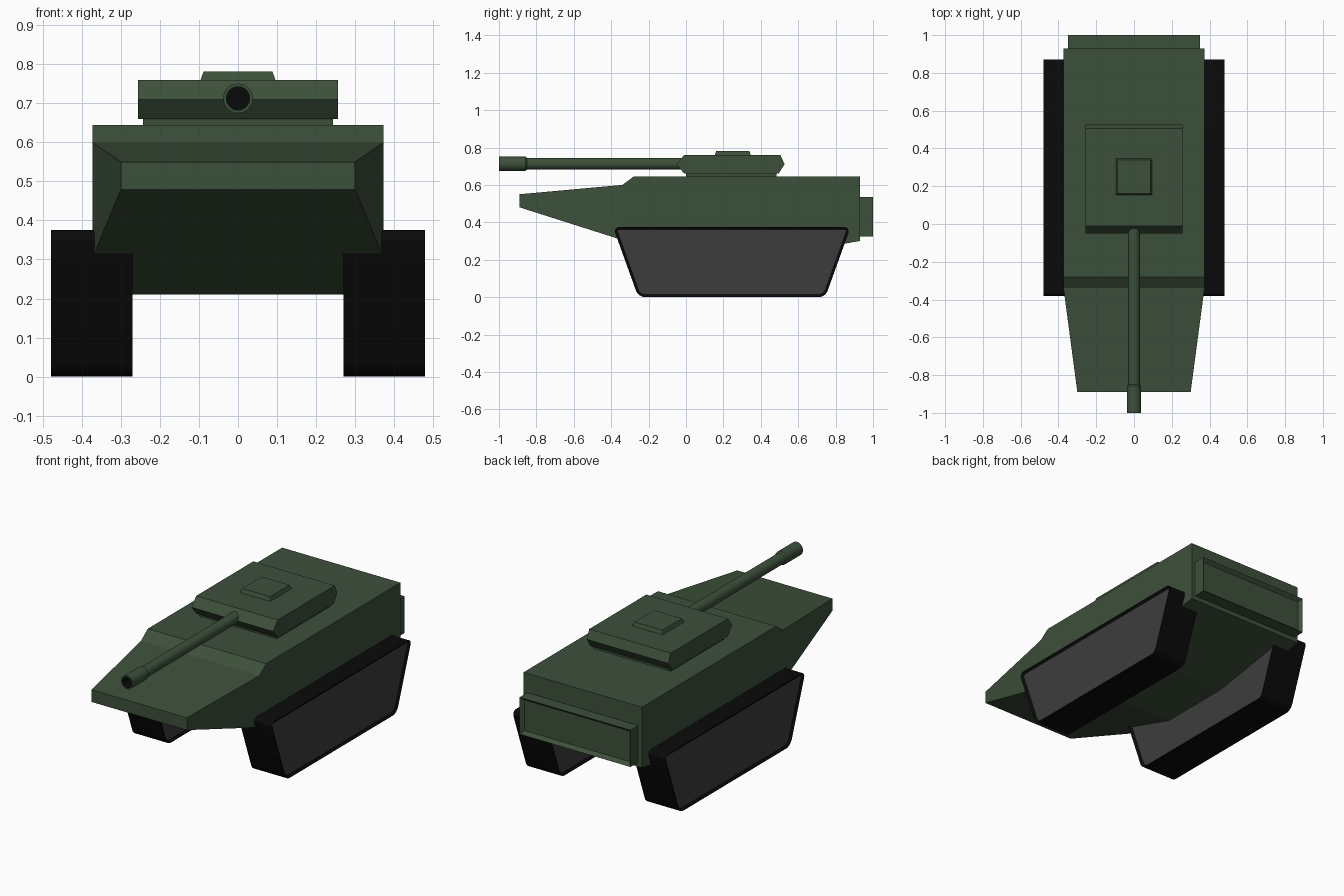
import bpy
import bmesh
import math
from mathutils import Vector

cube = bpy.data.objects.get("Cube")
if cube:
    bpy.data.objects.remove(cube, do_unlink=True)


def material(name, rgb):
    m = bpy.data.materials.new(name)
    m.use_nodes = True
    colour = (*rgb, 1.0)
    m.diffuse_color = colour
    bsdf = m.node_tree.nodes["Principled BSDF"]
    bsdf.inputs["Base Color"].default_value = colour
    bsdf.inputs["Roughness"].default_value = 0.8
    return m


GREEN = material("olive green", (0.046, 0.08, 0.043))
BLACK = material("rubber black", (0.003, 0.003, 0.003))
GREY = material("dark grey", (0.046, 0.046, 0.046))


def finish(name, bm, mats, smooth=False):
    bmesh.ops.recalc_face_normals(bm, faces=bm.faces)
    mesh = bpy.data.meshes.new(name)
    bm.to_mesh(mesh)
    bm.free()
    for m in mats:
        mesh.materials.append(m)
    obj = bpy.data.objects.new(name, mesh)
    bpy.context.collection.objects.link(obj)
    if smooth:
        bpy.ops.object.select_all(action='DESELECT')
        obj.select_set(True)
        bpy.context.view_layer.objects.active = obj
        bpy.ops.object.shade_smooth_by_angle(angle=math.radians(30))
    return obj


def prism(profile, span):
    """Side profile of (y, z) points; span(y) gives the x limits there."""
    bm = bmesh.new()
    sides = [[bm.verts.new((span(y)[i], y, z)) for y, z in profile] for i in (0, 1)]
    n = len(profile)
    for i in range(n):
        j = (i + 1) % n
        bm.faces.new((sides[0][i], sides[0][j], sides[1][j], sides[1][i]))
    caps = [bm.faces.new(s) for s in sides]
    return bm, sides, caps


def box(x, y0, y1, z0, z1):
    return prism([(y0, z0), (y0, z1), (y1, z1), (y1, z0)], lambda y: (-x, x))


# Hull: constant width, narrowing towards the nose
def hull_span(y):
    w = 0.30 if y < -0.5 else 0.373
    return -w, w


bm, sides, caps = prism([(-0.89, 0.48), (-0.89, 0.55), (-0.34, 0.60), (-0.28, 0.645),
                         (0.93, 0.645), (0.93, 0.30), (0.40, 0.21), (-0.04, 0.21),
                         (-0.34, 0.305)], hull_span)
for side in sides:
    bmesh.ops.connect_verts(bm, verts=[side[2], side[8]])
finish("hull", bm, [GREEN])

# Rear box with a recessed panel
bm, sides, caps = box(0.35, 0.92, 1.0, 0.325, 0.535)
bmesh.ops.recalc_face_normals(bm, faces=bm.faces)
back = [f for f in bm.faces if f.normal.y > 0.9]
bmesh.ops.inset_individual(bm, faces=back, thickness=0.025, depth=-0.02)
finish("rear_box", bm, [GREEN])

# Turret ring, turret and tapered hatch
finish("turret_base", box(0.243, 0.0, 0.485, 0.64, 0.665)[0], [GREEN])
bm, sides, caps = prism([(-0.05, 0.71), (-0.01, 0.76), (0.505, 0.76),
                         (0.527, 0.71), (0.495, 0.66), (-0.01, 0.66)],
                        lambda y: (-0.257, 0.257))
finish("turret", bm, [GREEN])

bm, sides, caps = box(0.098, 0.152, 0.348, 0.755, 0.782)
for v in bm.verts:
    if v.co.z > 0.77:
        v.co.x *= 0.9
        v.co.y = 0.25 + (v.co.y - 0.25) * 0.9
finish("hatch", bm, [GREEN])

# Gun barrel: turned profile of (radius, y) with a hollow muzzle
AXIS_Z = 0.713
profile = [(0.0, 0.03), (0.031, 0.03), (0.031, -0.85), (0.038, -0.858),
           (0.038, -1.0), (0.03, -1.0), (0.03, -0.9), (0.0, -0.9)]
bm = bmesh.new()
points = [bm.verts.new((0, y, AXIS_Z + r)) for r, y in profile]
edges = [bm.edges.new(pair) for pair in zip(points, points[1:])]
bmesh.ops.spin(bm, geom=points + edges, cent=(0, 0, AXIS_Z), axis=(0, 1, 0),
               angle=math.tau, steps=28)
bmesh.ops.remove_doubles(bm, verts=bm.verts, dist=0.0005)
for f in bm.faces:
    c = f.calc_center_median()
    radius = Vector((c.x, c.z - AXIS_Z)).length
    f.material_index = int(c.y < -0.88 and radius < 0.0305)
finish("gun_barrel", bm, [GREEN, BLACK], smooth=True)

# Tracks: rounded trapezoids with recessed side panels
for name, s in (("left", 1), ("right", -1)):
    bm, sides, caps = prism([(-0.39, 0.375), (0.88, 0.375), (0.745, 0.0), (-0.255, 0.0)],
                            lambda y: (s * 0.27, s * 0.48))
    corners = [e for e in bm.edges if abs(e.verts[0].co.x - e.verts[1].co.x) > 0.1]
    bmesh.ops.bevel(bm, geom=corners, offset=0.035, segments=5, profile=0.5,
                    affect='EDGES')
    bmesh.ops.recalc_face_normals(bm, faces=bm.faces)
    panels = [f for f in bm.faces if abs(f.normal.x) > 0.9]
    bmesh.ops.inset_individual(bm, faces=panels, thickness=0.014, depth=-0.01)
    for f in panels:
        f.material_index = 1
    finish(name + "_track", bm, [BLACK, GREY], smooth=True)
